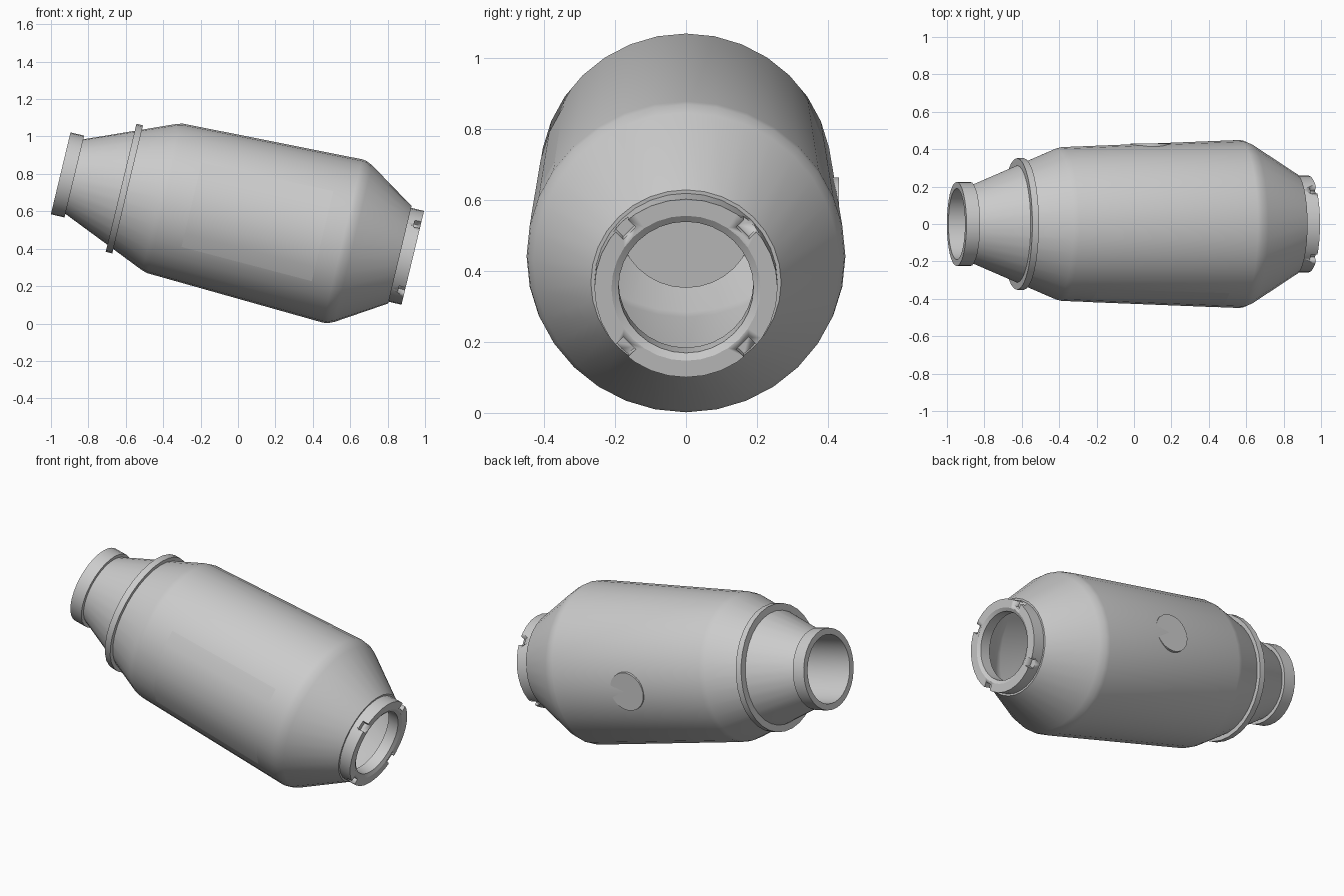
import bpy, bmesh, math
from mathutils import Matrix

if "Cube" in bpy.data.objects:
    bpy.data.objects.remove(bpy.data.objects["Cube"])

# Local frame: +x runs down the tilted drum axis, starting at the spout face
FRAME = Matrix.Translation((-0.948, 0, 0.803)) @ Matrix.Rotation(math.radians(13.5), 4, 'Y')


def finish(bm, name, place=True):
    bmesh.ops.remove_doubles(bm, verts=bm.verts, dist=1e-5)
    bmesh.ops.recalc_face_normals(bm, faces=bm.faces)
    if place:
        bm.transform(FRAME)
    me = bpy.data.meshes.new(name)
    bm.to_mesh(me)
    bm.free()
    ob = bpy.data.objects.new(name, me)
    bpy.context.collection.objects.link(ob)
    bpy.ops.object.select_all(action='DESELECT')
    ob.select_set(True)
    bpy.context.view_layer.objects.active = ob
    bpy.ops.object.shade_smooth_by_angle(angle=math.radians(25))
    return ob


def revolve(name, profile, closed=False, n=32, start=0.0, sweep=2 * math.pi):
    """Turn (distance, radius) points about the drum axis."""
    bm = bmesh.new()
    rows = []
    for i in range(n + 1):
        a = start + sweep * i / n
        rows.append([bm.verts.new((t, r * math.sin(a), r * math.cos(a))) for t, r in profile])
    m = len(profile)
    for a, b in zip(rows, rows[1:]):
        for j in range(m if closed else m - 1):
            k = (j + 1) % m
            if profile[j][1] == 0:
                continue
            if profile[k][1] == 0:
                bm.faces.new((a[j], a[k], b[j]))
            else:
                bm.faces.new((a[j], a[k], b[k], b[j]))
    return finish(bm, name)


# Main barrel with both cones
revolve("drum", [(0.075, 0.19), (0.075, 0.205), (0.545, 0.403), (0.575, 0.411),
                 (1.55, 0.449), (1.575, 0.446), (1.61, 0.43), (1.865, 0.268), (1.865, 0.19)])

# Spout lip and its inner tube, closed deep inside the drum
revolve("spout_lip", [(0, 0.19), (0, 0.225), (0.075, 0.225), (0.075, 0.19)], closed=True)
revolve("inner_tube", [(0, 0.19), (1.14, 0.19), (1.14, 0)])

# Raised band around the narrow cone
revolve("flange", [(0.332, 0.30), (0.332, 0.352), (0.368, 0.352), (0.368, 0.30)], closed=True)

# Notched collar on the wide end
collar = revolve("end_collar", [(1.86, 0.258), (1.936, 0.258), (1.936, 0.21),
                                (1.925, 0.19), (1.86, 0.19)], closed=True)
bm = bmesh.new()
for i in range(4):
    mat = (Matrix.Rotation(math.radians(45 + 90 * i), 4, 'X')
           @ Matrix.Translation((1.93, 0, 0.255)) @ Matrix.Diagonal((0.06, 0.05, 0.06, 1)))
    bmesh.ops.create_cube(bm, size=1, matrix=mat)
cutter = finish(bm, "notch_cutter")
cutter.hide_render = True
cutter.hide_set(True)
mod = collar.modifiers.new("notches", 'BOOLEAN')
mod.operation = 'DIFFERENCE'
mod.solver = 'EXACT'
mod.object = cutter

# Round plug, nearly flush on the back of the drum
bm = bmesh.new()
bmesh.ops.create_cone(bm, cap_ends=True, segments=32, radius1=0.11, radius2=0.11, depth=0.05,
                      matrix=Matrix.Translation((1.07, 0.406, 0)) @ Matrix.Rotation(math.pi / 2, 4, 'X'))
finish(bm, "side_plug")

# Curved panel lying flush on the front of the drum
revolve("side_panel", [(0.72, 0.4172), (1.44, 0.4452)], n=6,
        start=math.radians(-90 - 33.75), sweep=math.radians(67.5))
